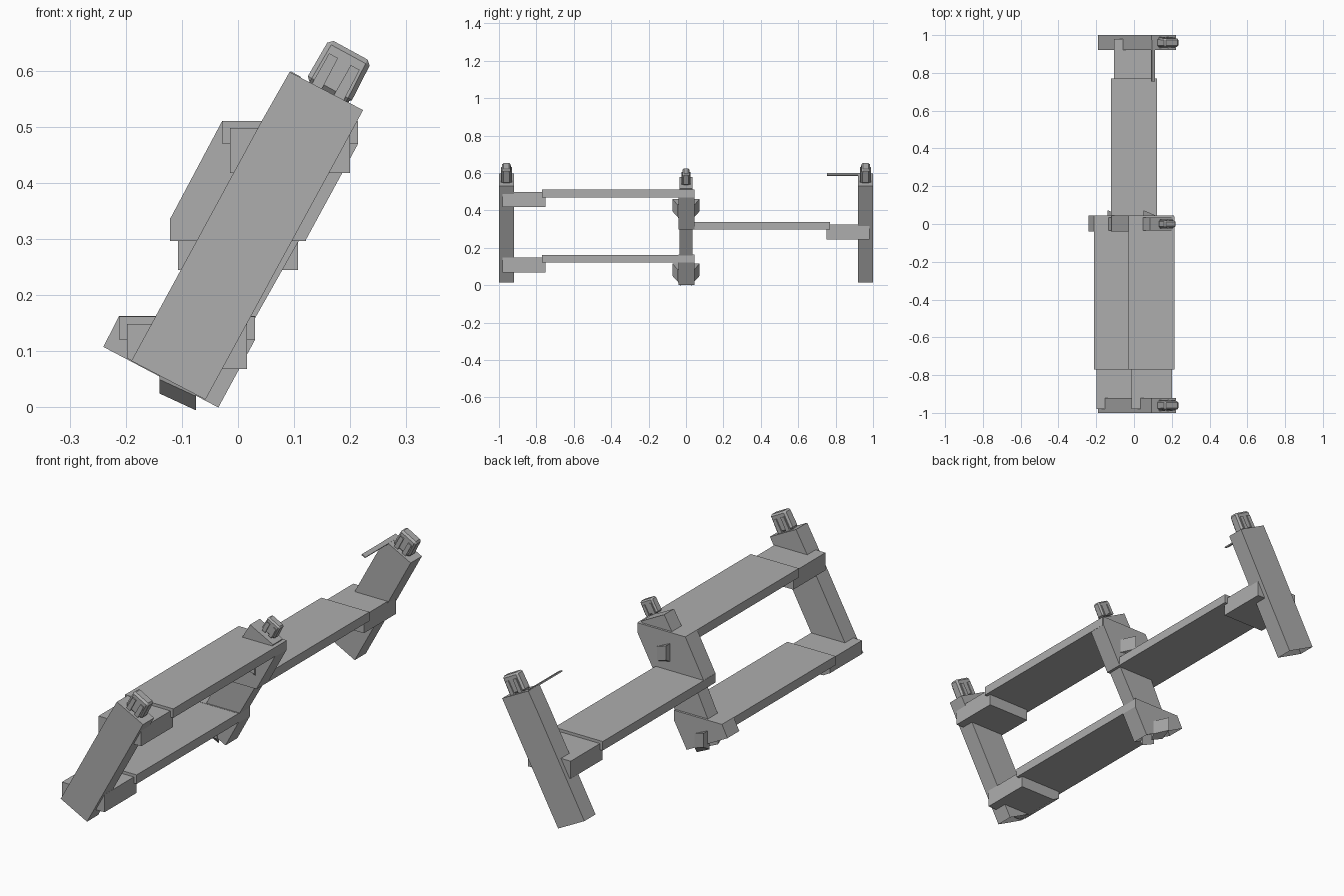
import bpy, bmesh
from mathutils import Vector

old = bpy.data.objects.get("Cube")
if old:
    bpy.data.objects.remove(old)

GREY = (0.42, 0.42, 0.42, 1)
mat = bpy.data.materials.new("plain grey")
mat.use_nodes = True
mat.diffuse_color = GREY
mat.node_tree.nodes["Principled BSDF"].inputs["Base Color"].default_value = GREY

LEAN = Vector((0.478, 0, 0.878))      # direction the posts rise in
ACROSS = Vector((0.878, 0, -0.478))   # across the posts


def finish(name, bm):
    bmesh.ops.recalc_face_normals(bm, faces=bm.faces)
    mesh = bpy.data.meshes.new(name)
    bm.to_mesh(mesh)
    bm.free()
    mesh.materials.append(mat)
    obj = bpy.data.objects.new(name, mesh)
    bpy.context.collection.objects.link(obj)
    return obj


def slab(name, outline, y0, y1, recess=False):
    """Extrude an x-z outline from y0 to y1; recess hollows the underside."""
    bm = bmesh.new()
    face = bm.faces.new([bm.verts.new((x, y0, z)) for x, z in outline])
    new = bmesh.ops.extrude_face_region(bm, geom=[face])["geom"]
    for v in new:
        if isinstance(v, bmesh.types.BMVert):
            v.co.y = y1
    bmesh.ops.recalc_face_normals(bm, faces=bm.faces)
    if recess:
        bottom = min(bm.faces, key=lambda f: f.calc_center_median().z)
        bmesh.ops.inset_individual(bm, faces=[bottom], thickness=0.014)
        bmesh.ops.translate(bm, verts=bottom.verts, vec=LEAN * 0.02)
    return finish(name, bm)


def box(name, x0, x1, y0, y1, z0, z1):
    return slab(name, [(x0, z0), (x1, z0), (x1, z1), (x0, z1)], y0, y1)


def tilted(name, centre, width, depth, height, bevel=0.0, taper=1.0):
    """Block aligned with the leaning posts, centred on its base."""
    bm = bmesh.new()
    bmesh.ops.create_cube(bm, size=1)
    for v in bm.verts:
        k = taper if v.co.z > 0 else 1
        v.co = (Vector(centre) + ACROSS * (v.co.x * width * k)
                + Vector((0, v.co.y * depth * k, 0)) + LEAN * ((v.co.z + 0.5) * height))
    if bevel:
        bmesh.ops.bevel(bm, geom=bm.edges[:], offset=bevel, segments=1, affect='EDGES')
    return finish(name, bm)


def knob(name, x, y, z, size):
    tilted(name, (x, y, z), 0.09 * size, 0.048 * size, 0.085 * size, 0.008 * size, 0.95)
    # raised grip ribs on both flat sides
    for side in (-1, 1):
        for shift in (-0.022, 0.022):
            c = Vector((x, y + side * 0.023 * size, z)) + ACROSS * shift * size
            tilted(name + "_rib", c, 0.02 * size, 0.012 * size, 0.062 * size, 0, 0.9)


# end posts with their knobs
post = [(-0.19, 0.083), (-0.058, 0.014), (0.178, 0.447),
        (0.223, 0.53), (0.092, 0.598), (0.042, 0.51)]
for name, y0, y1 in (("front", -1, -0.92), ("back", 0.92, 1)):
    slab(name + "_post", post, y0, y1, True)
    knob(name + "_knob", 0.16, (y0 + y1) / 2, 0.562, 1)

# middle post, its wide joints and knob
slab("middle_post", [(-0.15, 0.13), (-0.02, 0.07), (0.11, 0.3), (-0.05, 0.34)], -0.035, 0.035)
slab("middle_upper_joint", [(-0.12, 0.297), (0.12, 0.297), (0.213, 0.468),
                            (0.213, 0.511), (-0.028, 0.511), (-0.12, 0.338)], -0.04, 0.045)
slab("middle_lower_joint", [(-0.24, 0.108), (-0.035, 0), (0.03, 0.12),
                            (0.03, 0.163), (-0.212, 0.163)], -0.04, 0.045, True)
slab("middle_stub", [(0.04, 0.5), (0.19, 0.5), (0.2, 0.518), (0.085, 0.578)], -0.035, 0.035)
knob("middle_knob", 0.16, 0, 0.55, 0.8)

# shelves and the brackets holding their outer ends
for name, x, z, side in (("upper_shelf", 0.093, 0.47, -1),
                         ("lower_shelf", -0.091, 0.121, -1),
                         ("back_shelf", 0, 0.297, 1)):
    box(name, x - 0.121, x + 0.121, *sorted((-side * 0.04, side * 0.77)), z, z + 0.041)
    b0, b1 = z - 0.052, z + 0.028
    left, right = x - 0.107, x + 0.107
    outline = [(left, b1), (right, b1), (right, b0), (left, b0)]
    if name == "lower_shelf":
        outline[3:] = [(left + 0.035, b0), (left, b0 + 0.019)]
    slab(name + "_bracket", outline, side * 0.75, side * 0.98)

# wedge tabs on both faces of the middle joints
for name, x, z in (("upper_tab", 0.05, 0.37), ("lower_tab", -0.14, 0.025)):
    for side in (-1, 1):
        bm = bmesh.new()
        profile = [(0.03, 0), (0.073, 0.025), (0.073, 0.09), (0.03, 0.09)]
        near = [bm.verts.new((x, side * y, z + h)) for y, h in profile]
        far = [bm.verts.new((x + 0.065, side * min(y, 0.045), z + h - 0.03)) for y, h in profile]
        bm.faces.new(near)
        bm.faces.new(far)
        for i in range(4):
            j = (i + 1) % 4
            bm.faces.new((near[i], near[j], far[j], far[i]))
        finish(name, bm)

# thin pointer strip on the back post
tilted("pointer_strip", (0.1, 0.865, 0.589), 0.02, 0.22, 0.006)
